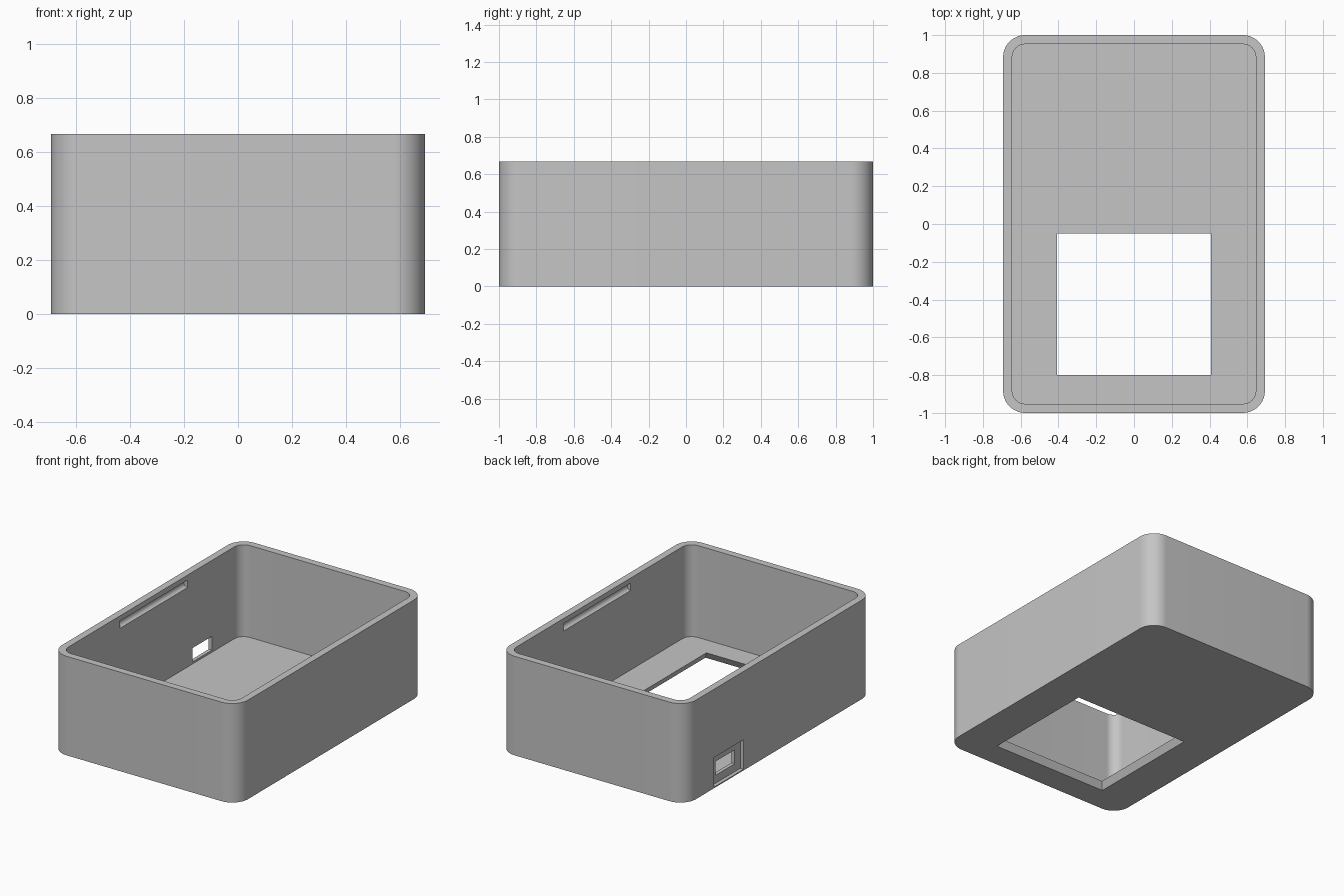
import bpy
import bmesh
from math import pi, cos, sin

cube = bpy.data.objects.get("Cube")
if cube:
    bpy.data.objects.remove(cube, do_unlink=True)

HALF_X, HALF_Y, HEIGHT = 0.693, 1.0, 0.667
WALL, RADIUS = 0.048, 0.117

grey = bpy.data.materials.new("plain grey")
grey.use_nodes = True
colour = (0.56, 0.56, 0.56, 1)
grey.diffuse_color = colour
grey.node_tree.nodes["Principled BSDF"].inputs["Base Color"].default_value = colour


def rounded_outline(hx, hy, r, steps=20):
    """Counter-clockwise rounded rectangle; r = 0 gives a plain one."""
    points = []
    for i, (sx, sy) in enumerate([(1, 1), (-1, 1), (-1, -1), (1, -1)]):
        for k in range(steps + 1 if r else 1):
            a = (i + k / steps) * pi / 2
            points.append((sx * (hx - r) + r * cos(a), sy * (hy - r) + r * sin(a)))
    return points


def loft(name, lower, z0, upper, z1, centre=(0, 0)):
    """Solid between two outlines with the same number of points."""
    bm = bmesh.new()
    rings = [[bm.verts.new((x + centre[0], y + centre[1], z)) for x, y in ring]
             for ring, z in ((lower, z0), (upper, z1))]
    bm.faces.new(rings[0][::-1])
    bm.faces.new(rings[1])
    n = len(lower)
    for i in range(n):
        j = (i + 1) % n
        bm.faces.new((rings[0][i], rings[0][j], rings[1][j], rings[1][i]))
    mesh = bpy.data.meshes.new(name)
    bm.to_mesh(mesh)
    bm.free()
    mesh.materials.append(grey)
    obj = bpy.data.objects.new(name, mesh)
    bpy.context.collection.objects.link(obj)
    return obj


def box(name, x, y, z):
    """Box from its (low, high) range on each axis."""
    outline = rounded_outline((x[1] - x[0]) / 2, (y[1] - y[0]) / 2, 0)
    return loft(name, outline, z[0], outline, z[1], (sum(x) / 2, sum(y) / 2))


def cut(target, cutter):
    """Subtract the cutter and remove it."""
    cutter.hide_render = True
    mod = target.modifiers.new("cut", 'BOOLEAN')
    mod.operation = 'DIFFERENCE'
    mod.solver = 'EXACT'
    mod.object = cutter
    bpy.ops.object.select_all(action='DESELECT')
    bpy.context.view_layer.objects.active = target
    target.select_set(True)
    bpy.ops.object.modifier_apply(modifier=mod.name)
    bpy.data.objects.remove(cutter, do_unlink=True)


# Outer shell
outer = rounded_outline(HALF_X, HALF_Y, RADIUS)
case = loft("open_case", outer, 0, outer, HEIGHT)

# Hollow interior, open at the top
inner = rounded_outline(HALF_X - WALL, HALF_Y - WALL, RADIUS - WALL)
cut(case, loft("cavity", inner, WALL, inner, HEIGHT + 0.1))

# Floor window, flaring outwards towards the underside
flare = WALL / 2
cut(case, loft("floor_window",
               rounded_outline(0.408 + flare * 2, 0.375 + flare * 2, 0), -WALL,
               rounded_outline(0.408 - flare, 0.375 - flare, 0), WALL * 2,
               (0, -0.425)))

# Connector port in the right wall: shallow outer recess, smaller through hole
cut(case, box("port_recess", (-0.8, -HALF_X + WALL / 2), (0.378, 0.691), (0.008, 0.207)))
cut(case, box("port_hole", (-0.8, -0.6), (0.437, 0.644), (0.062, 0.155)))

# Round snap grooves inside both long walls
for side in (-1, 1):
    bpy.ops.mesh.primitive_cylinder_add(
        vertices=32, radius=0.025, depth=0.714, rotation=(pi / 2, 0, 0),
        location=(side * (HALF_X - WALL), 0.025, 0.608))
    groove = bpy.context.object
    groove.data.materials.append(grey)
    cut(case, groove)

# Smooth corners with sharp edges kept
bpy.ops.object.select_all(action='DESELECT')
case.select_set(True)
bpy.context.view_layer.objects.active = case
bpy.ops.object.shade_smooth_by_angle(angle=pi / 6)
